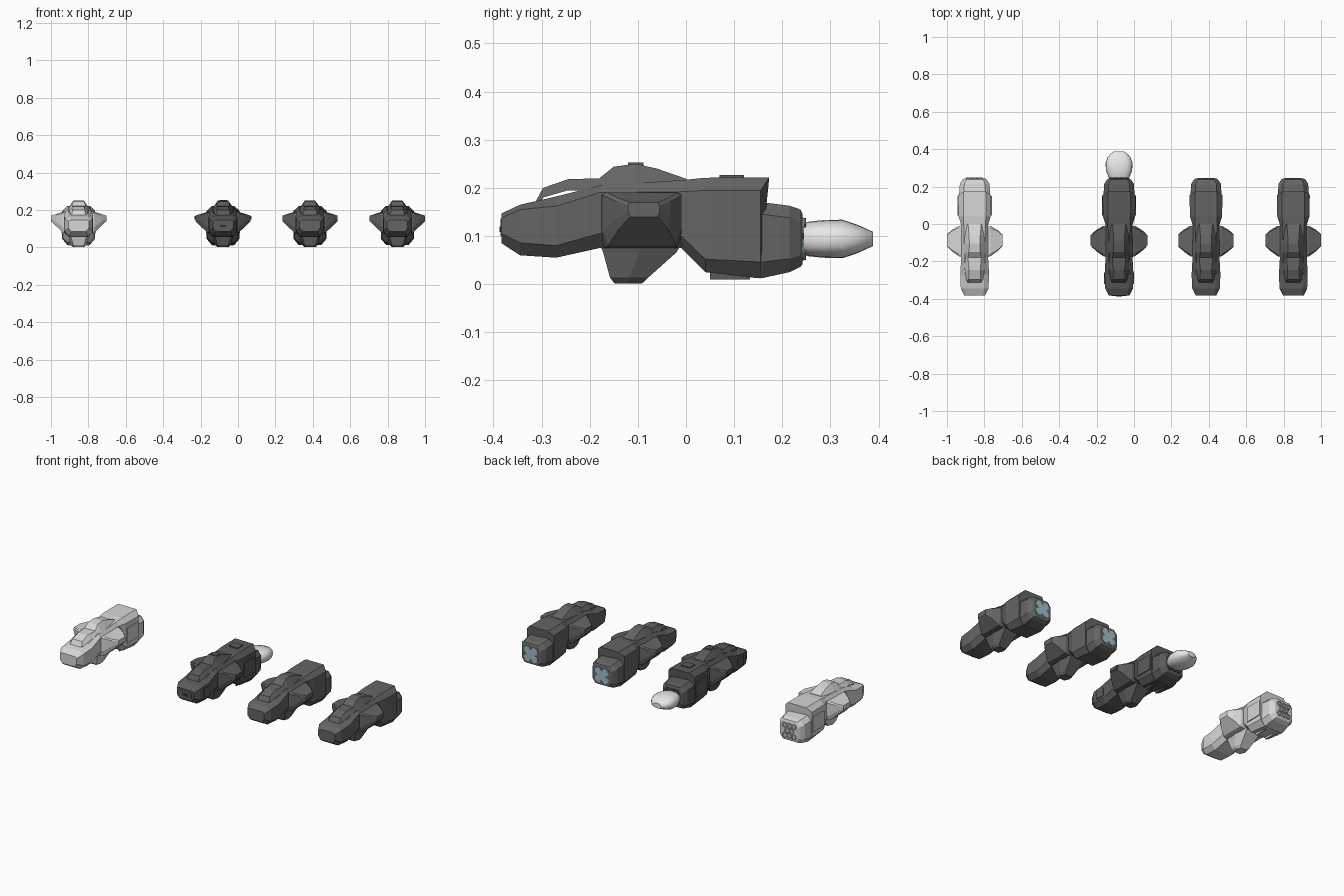
import bpy, bmesh, math

if "Cube" in bpy.data.objects:
    bpy.data.objects.remove(bpy.data.objects["Cube"])


def material(name, rgb):
    m = bpy.data.materials.new(name)
    m.diffuse_color = (*rgb, 1)
    m.use_nodes = True
    m.node_tree.nodes["Principled BSDF"].inputs["Base Color"].default_value = m.diffuse_color
    return m


DARK = material("dark_grey", (0.13, 0.13, 0.13))
DARKER = material("charcoal", (0.105, 0.105, 0.105))
LIGHT = material("light_grey", (0.68, 0.68, 0.68))
WHITE = material("glow_white", (0.85, 0.85, 0.85))
CYAN = material("pale_cyan", (0.33, 0.52, 0.58))
BLACK = material("black", (0.03, 0.03, 0.03))


def loft(name, rings, mat, x=0.0, smooth=False):
    """Skin a list of equal-length rings and cap both ends."""
    bm = bmesh.new()
    vs = [[bm.verts.new(p) for p in r] for r in rings]
    n = len(rings[0])
    for a, b in zip(vs, vs[1:]):
        for i in range(n):
            j = (i + 1) % n
            bm.faces.new((a[i], a[j], b[j], b[i]))
    bm.faces.new(vs[0])
    bm.faces.new(vs[-1])
    bmesh.ops.recalc_face_normals(bm, faces=bm.faces)
    me = bpy.data.meshes.new(name)
    bm.to_mesh(me)
    bm.free()
    me.materials.append(mat)
    if smooth:
        for p in me.polygons:
            p.use_smooth = len(p.vertices) == 4
    ob = bpy.data.objects.new(name, me)
    ob.location.x = x
    bpy.context.collection.objects.link(ob)
    return ob


def octagon(y, w, wt, wb, zb, z1, z2, zt, lean=0.0):
    """Eight-sided section; lean pushes the top edge backwards."""
    half = [(wb, y, zb), (w, y, z1), (w, y, z2), (wt, y + lean, zt)]
    return half + [(-a, b, c) for a, b, c in reversed(half)]


def box(name, x0, x1, y0, y1, z0, z1, mat, x):
    ring = [(x0, z0), (x1, z0), (x1, z1), (x0, z1)]
    return loft(name, [[(a, y, c) for a, c in ring] for y in (y0, y1)], mat, x)


def ship(tag, x, mat):
    # main fuselage with a narrow waist and a leaning rear hood
    loft(tag + "_fuselage", [octagon(*s) for s in (
        (-.383, .055, .045, .040, .085, .105, .138, .147),
        (-.345, .074, .050, .050, .060, .086, .155, .165),
        (-.270, .077, .052, .052, .055, .080, .162, .182),
        (-.180, .072, .055, .050, .075, .105, .190, .205),
        (-.010, .070, .058, .045, .075, .100, .192, .216),
        (.040, .086, .060, .060, .025, .052, .195, .221),
        (.155, .088, .060, .060, .012, .046, .195, .222, .018))], mat, x)
    # stepped engine block
    loft(tag + "_engine_block", [octagon(*s) for s in (
        (.140, .083, .058, .058, .013, .046, .145, .172),
        (.160, .083, .058, .058, .013, .046, .145, .170),
        (.215, .079, .055, .055, .025, .053, .138, .163),
        (.238, .064, .045, .045, .036, .060, .130, .155),
        (.242, .058, .042, .042, .042, .064, .124, .145))], mat, x)
    # cockpit canopy and dorsal hump
    stations = ((-.312, .042, .038, .172), (-.297, .045, .032, .200),
                (-.245, .052, .030, .218), (-.180, .058, .036, .220),
                (-.150, .064, .030, .244), (-.105, .066, .028, .250),
                (-.060, .064, .030, .240), (.000, .058, .035, .219))
    loft(tag + "_canopy", [[(-b, y, z - .05), (b, y, min(z - .02, .195)), (t, y, z),
                            (-t, y, z), (-b, y, min(z - .02, .195)), (b, y, z - .05)][1:5]
                           for y, b, t, z in stations], mat, x)
    # stub wings, both sides
    for s, side in ((1, "right"), (-1, "left")):
        rings = []
        for w, y0, y1, inset, zb, zm, zt in ((.055, -.180, -.008, .010, .075, .105, .192),
                                             (.085, -.172, -.010, .010, .080, .110, .190),
                                             (.122, -.145, -.032, .006, .115, .138, .178),
                                             (.148, -.120, -.055, .004, .140, .150, .170)):
            rings.append([(s * w, y, z) for y, z in (
                (y0, zm), (y0, zt - .006), (y0 + inset, zt), (y1 - inset, zt),
                (y1, zt - .006), (y1, zm), (y1 - inset, zb), (y0 + inset, zb))])
        loft(tag + "_wing_" + side, rings, mat, x)
    # belly fin
    loft(tag + "_belly_fin", [[(-w, y0, z), (w, y0, z), (w + .012, (y0 + y1) / 2, z),
                               (w, y1, z), (-w, y1, z), (-w - .012, (y0 + y1) / 2, z)]
                              for w, y0, y1, z in ((.050, -.180, -.008, .085),
                                                   (.044, -.172, -.020, .066),
                                                   (.030, -.158, -.078, .014),
                                                   (.018, -.148, -.092, .001))], mat, x)


def hexring(cx, cz, r, y):
    return [(cx + r * math.cos(k * math.pi / 3), y, cz + r * math.sin(k * math.pi / 3))
            for k in range(6)]


def nozzles(tag, x, mat):
    # honeycomb of hollow exhaust tubes
    for row, xs in enumerate(((-.030, 0, .030), (-.015, .015), (-.030, 0, .030))):
        for i, cx in enumerate(xs):
            cz = .064 + row * .030
            loft(f"{tag}_nozzle_{row}_{i}", [hexring(cx, cz, r, y) for r, y in (
                (.016, .238), (.016, .249), (.010, .249), (.010, .243))], mat, x)


def panels(tag, x, mat):
    # thin side plates, both sides, and bent belly strips
    for s in (1, -1):
        box(f"{tag}_side_plate_{s}", s * .084, s * .092, .045, .150, .075, .165, mat, x)
        box(f"{tag}_belly_strip_{s}", s * .030, s * .036, .050, .125, .010, .024, mat, x)
        box(f"{tag}_belly_strip_end_{s}", s * .030, s * .055, .125, .133, .010, .024, mat, x)


light_x, burn_x = -.852, -.08
ship("light_ship", light_x, LIGHT)
ship("burning_ship", burn_x, DARKER)
for tag, x in (("inner_ship", .385), ("outer_ship", .852)):
    ship(tag, x, DARK)
    # ragged cross-shaped glowing engine plate
    outline = []
    for k in range(24):
        a = k * math.pi / 12
        r = .036 + .018 * abs(math.sin(2 * a)) - (.010 if k % 6 == 0 else 0)
        outline.append((r * math.cos(a), r * math.sin(a) + .094))
    loft(tag + "_engine_glow", [[(a, y, c) for a, c in outline] for y in (.238, .245)], CYAN, x)

for tag, x, mat in (("light_ship", light_x, LIGHT), ("burning_ship", burn_x, DARKER)):
    nozzles(tag, x, mat)
    panels(tag, x, mat)

# extra fittings of the burning ship
box("nose_slot", -.016, .016, -.387, -.380, .108, .120, BLACK, burn_x)
box("nose_plate", -.040, .040, -.385, -.380, .100, .136, DARKER, burn_x)
box("hump_hatch", -.020, .020, -.120, -.088, .240, .253, DARKER, burn_x)
box("deck_hatch", -.028, .028, .070, .120, .215, .227, DARKER, burn_x)
for s in (1, -1):
    box(f"wing_tip_plate_{s}", s * .145, s * .153, -.115, -.060, .148, .168, DARKER, burn_x)
    box(f"nose_side_plate_{s}", s * .070, s * .080, -.320, -.260, .095, .145, DARKER, burn_x)

# blunt flame behind the burning ship
flame = []
for y, w, h in ((.243, .052, .032), (.255, .058, .036), (.285, .070, .039), (.325, .072, .040),
                (.355, .062, .030), (.375, .046, .021), (.388, .026, .015)):
    ring = []
    for k in range(20):
        a = k * math.pi / 10
        c, s = math.cos(a), math.sin(a)
        ring.append((w * math.copysign(abs(c) ** .8, c), y, .094 + h * math.copysign(abs(s) ** .8, s)))
    flame.append(ring)
loft("engine_flame", flame, WHITE, burn_x, smooth=True)
